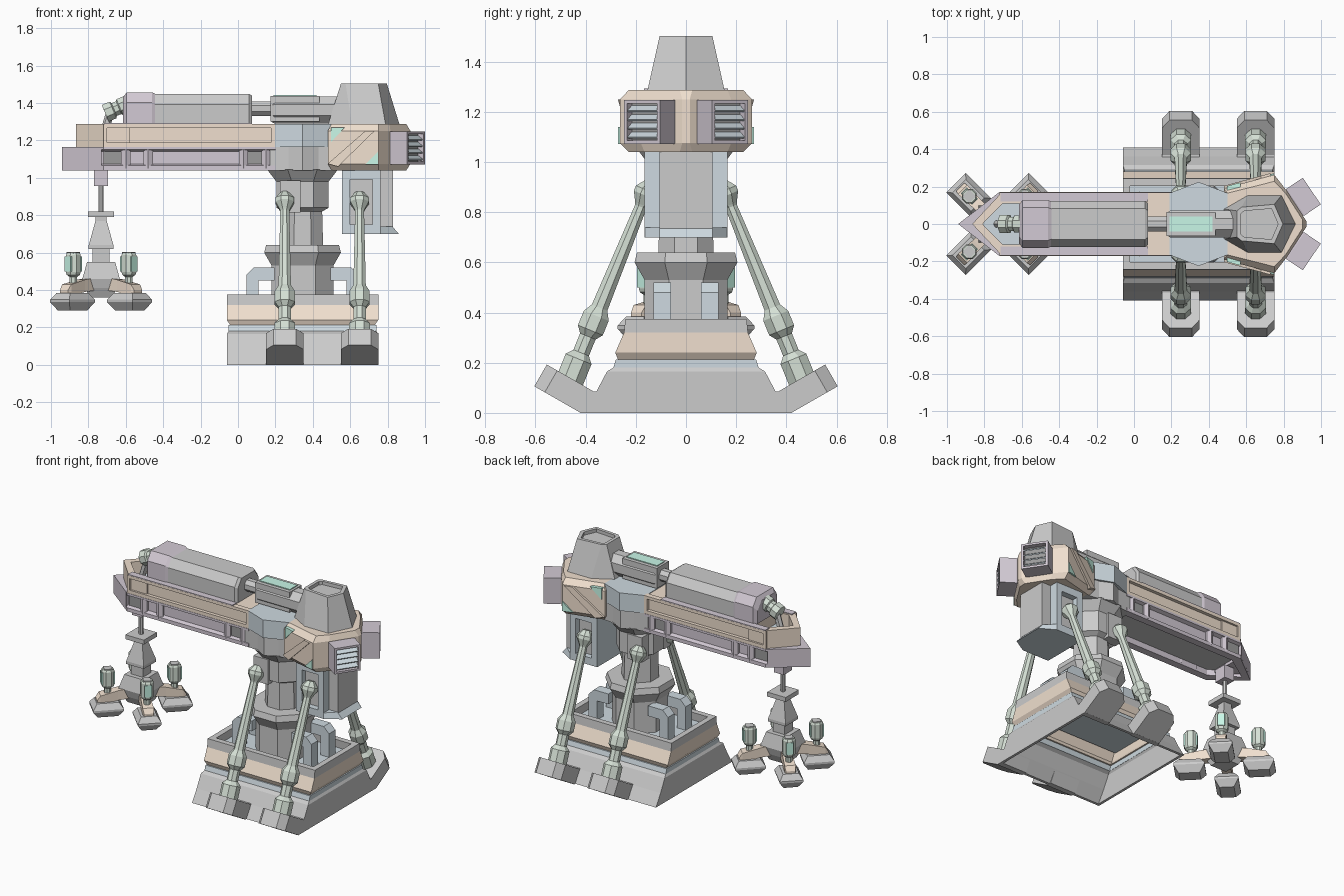
import bpy, bmesh
from math import pi, cos, sin, radians
from mathutils import Vector, Matrix

if "Cube" in bpy.data.objects:
    bpy.data.objects.remove(bpy.data.objects["Cube"])

COL = dict(tan=(.87, .74, .62, 1), lilac=(.65, .59, .66, 1), blue=(.62, .70, .75, 1),
           green=(.67, .75, .67, 1), teal=(.58, .93, .80, 1), dark=(.33, .33, .33, 1))
MATS = {}
for k, c in COL.items():
    MATS[k] = bpy.data.materials.new(k)
    MATS[k].diffuse_color = c
CX = .345            # centre of base and column
HX = -.732           # centre of the hanging grab


def loft(name, rings, mat=None, M=None, cyclic=False):
    """Skin a list of equal-length point rings; capped unless cyclic."""
    bm = bmesh.new()
    R = [[bm.verts.new((M or Matrix()) @ Vector(p)) for p in r] for r in rings]
    n = len(R[0])
    for a, b in list(zip(R, R[1:])) + ([(R[-1], R[0])] if cyclic else []):
        for i in range(n):
            bm.faces.new((a[i], a[(i + 1) % n], b[(i + 1) % n], b[i]))
    if not cyclic:
        bm.faces.new(R[0])
        bm.faces.new(R[-1])
    bmesh.ops.recalc_face_normals(bm, faces=bm.faces)
    me = bpy.data.meshes.new(name)
    bm.to_mesh(me)
    bm.free()
    if mat:
        me.materials.append(MATS[mat])
    ob = bpy.data.objects.new(name, me)
    bpy.context.collection.objects.link(ob)
    return ob


def rect(hx, hy, z, cx=0, cy=0):
    return [(cx - hx, cy - hy, z), (cx + hx, cy - hy, z), (cx + hx, cy + hy, z), (cx - hx, cy + hy, z)]


def box(name, c, s, mat=None, M=None):
    return loft(name, [rect(s[0] / 2, s[1] / 2, c[2] + k * s[2] / 2, c[0], c[1]) for k in (-1, 1)], mat, M)


def plan(half, z):
    """Closed outline mirrored over y = 0 from points with y >= 0."""
    return [(x, y, z) for x, y in half] + [(x, -y, z) for x, y in reversed(half) if y > 0]


def slab(name, half, z0, z1, mat=None):
    return loft(name, [plan(half, z0), plan(half, z1)], mat)


def rod(name, p, q, prof, mat=None, n=8):
    """Faceted turned part from p to q; prof = (fraction, radius)."""
    p, q = Vector(p), Vector(q)
    M = Matrix.Translation(p) @ (q - p).to_track_quat('Z', 'Y').to_matrix().to_4x4()
    L = (q - p).length
    return loft(name, [[(r * cos((i + .5) * 2 * pi / n), r * sin((i + .5) * 2 * pi / n), t * L)
                        for i in range(n)] for t, r in prof], mat, M)


# base: thin stacked bands, hollow below, tray above
def band(name, rows, mat=None, t=.018):
    inner = [(hx - t, hy - t, z) for hx, hy, z in reversed(rows)]
    loft(name, [rect(hx, hy, z, CX) for hx, hy, z in rows + inner], mat, cyclic=True)

band('base_skirt', [(.405, .41, 0), (.405, .36, .08), (.405, .315, .165), (.395, .29, .18)])
band('base_blue_band', [(.395, .29, .178), (.395, .28, .212)], 'blue')
band('base_tan_band', [(.385, .27, .21), (.405, .282, .24), (.405, .247, .32)], 'tan')
band('base_rim', [(.405, .247, .32), (.405, .242, .375)], None, .038)
box('base_floor', (CX, 0, .305), (.78, .46, .03), 'blue')

# column
k = 1 / cos(pi / 8)
rod('column', (CX, 0, 0), (CX, 0, 1), [(z, r * k) for z, r in (
    (.3, .165), (.53, .165), (.6, .205), (.64, .195), (.64, .11), (.82, .105),
    (.84, .14), (.98, .14), (1.045, .19))])
slab('hub_lower', [(.17, .165), (.27, .175), (.345, .215), (.43, .175), (.52, .165)], 1.04, 1.165)
slab('hub_upper', [(.19, .165), (.345, .225), (.5, .165)], 1.165, 1.287, 'blue')

# elbow pipes from the column into the base
for sx in (-1, 1):
    for sy in (-1, 1):
        pts = [(.15, .45), (.15, .52), (.26, .52), (.30, .48), (.30, .31), (.235, .31), (.235, .45)]
        loft('elbow_pipe', [[(CX + sx * a, sy * y, z) for a, z in pts] for y in (.06, .13)], 'blue')

# feet and struts
for sy in (-1, 1):
    for x in (.25, .65):
        M = Matrix(((1, 0, 0, x), (0, sy * .867, -sy * .498, sy * .42), (0, .498, .867, 0), (0, 0, 0, 1)))
        pad = [(-.1, 0), (-.1, .165), (-.06, .213), (.06, .213), (.1, .165), (.1, 0)]
        loft('foot', [[(a, b, v) for a, b in pad] for v in (0, .1)], None, M)
        loft('foot_link', [[(x + a, sy * y, z) for y, z in ((.385, 0), (.422, 0), (.372, .085), (.34, .085))]
                           for a in (-.1, .1)])
        p, q = (x, sy * .475, .1), (x, sy * .14, .92)
        rod('strut', p, q, [(0, .06), (.14, .06), (.17, .036), (.25, .036), (.28, .058), (.35, .058),
                            (.39, .036), (.88, .026), (.89, .03), (.935, .054), (.96, .054), (1.0, .025)], 'green')
    box('column_bracket', (.28, sy * .12, .9), (.11, .07, .17))

# hanging box under the head, with recessed sides and rear panel
for sy in (-1, 1):
    M = Matrix(((1, 0, 0, .658), (0, 0, sy, 0), (0, 1, 0, .87), (0, 0, 0, 1)))
    loft('hanging_box_side', [rect(.103, .17, 0), rect(.103, .17, .165), rect(.06, .12, .165),
                              rect(.06, .12, .12)], 'blue', M)
    box('box_side_panel', (.658, sy * .118, .87), (.12, .012, .24))
box('box_rear_panel', (.79, 0, .89), (.08, .21, .31))
loft('box_rear_lip', [[(.76, -.165, .7), (.86, -.105, .7), (.86, .105, .7), (.76, .165, .7)],
                      [(.76, -.165, .74), (.825, -.105, .74), (.825, .105, .74), (.76, .165, .74)]], 'blue')

# head
low = [(.5, .165), (.75, .228), (.81, .165), (.9, .025)]
mid = [(.48, .19), (.75, .263), (.815, .18), (.922, .015)]
loft('head', [plan(low, 1.04), plan(mid, 1.075), plan(mid, 1.25), plan(low, 1.287)], 'tan')


def side_panel(name, pts, mat, t):
    """Thin plate lying on both slanted sides of the head."""
    for sy in (-1, 1):
        loft(name, [[(x, sy * (.19 + (x - .48) * .27 + d), z) for x, z in pts] for d in (-.03, t)], mat)

side_panel('diagonal_rib', [(.48, 1.075), (.535, 1.06), (.73, 1.25), (.68, 1.25)], 'tan', .014)
side_panel('upper_window', [(.497, 1.19), (.497, 1.268), (.57, 1.268)], 'teal', .008)
side_panel('lower_window', [(.68, 1.072), (.748, 1.072), (.748, 1.14)], 'teal', .008)

# turret on the head, with a sunken top
foot = [(.48, .08), (.61, .155), (.79, .155), (.865, 0)]
top = [(.55, .07), (.575, .09), (.75, .105), (.796, 0)]
inn = [(.572, .055), (.59, .07), (.735, .082), (.77, 0)]
loft('turret', [plan(foot, 1.28), plan(top, 1.503), plan(inn, 1.503), plan(inn, 1.48)])

# louvred lamps at the rear
for sy in (-1, 1):
    a = sy * radians(34)
    M = Matrix.Translation((.905, sy * .145, 1.16)) @ Matrix.Rotation(a, 4, 'Z') @ Matrix.Rotation(pi / 2, 4, 'Y')
    loft('lamp_case', [rect(.08, .078, -.07), rect(.088, .086, -.05), rect(.088, .086, .055),
                       rect(.074, .072, .055), rect(.074, .072, .015)], 'lilac', M)
    box('lamp_back', (0, 0, .017), (.146, .142, .01), 'dark', M)
    for i in range(4):
        S = M @ Matrix.Translation((-.052 + i * .035, 0, .035)) @ Matrix.Rotation(.6, 4, 'Y')
        box('lamp_slat', (0, 0, 0), (.008, .142, .035), 'blue', S)

# boom: lower channel
out = [(-.94, 0), (-.72, .17), (.2, .17)]
mid = [(-.92, 0), (-.71, .145), (.2, .145)]
inn = [(-.87, 0), (-.69, .12), (.2, .12)]
loft('boom_channel', [plan(h, z) for h, z in ((inn, 1.04), (out, 1.04), (out, 1.065), (mid, 1.075),
     (mid, 1.14), (out, 1.15), (out, 1.165), (inn, 1.165))], 'lilac', cyclic=True)
slab('boom_underside', inn, 1.08, 1.15)
slab('boom_nose', [(-.94, 0), (-.73, .163)], 1.06, 1.165, 'lilac')
for sy in (-1, 1):
    for x in (-.6, -.48, .03, .15):
        rod('channel_rib', (x, sy * .145, 1.05), (x, sy * .145, 1.155), [(0, .028), (1, .028)], 'lilac', 6)
    for x, w in ((-.67, .1), (.09, .08)):
        box('channel_panel', (x, sy * .143, 1.107), (w, .012, .07), 'dark')
    # upper tan frame rails
    for c, s in (((-.26, 1.277), (.92, .02)), ((-.26, 1.176), (.92, .024)),
                 ((-.71, 1.226), (.02, .1)), ((.19, 1.226), (.025, .1))):
        box('boom_frame', (c[0], sy * .15, c[1]), (s[0], .036, s[1]), 'tan')
    box('boom_deck_edge', (-.32, sy * .144, 1.289), (.79, .046, .008), 'lilac')
box('boom_core', (-.2, 0, 1.225), (.8, .29, .116), 'tan')
to, ti = [(-.865, 0), (-.72, .155), (-.58, .155)], [(-.81, 0), (-.70, .11), (-.6, .11)]
loft('nose_tray', [plan(to, 1.165), plan(to, 1.287), plan(ti, 1.287), plan(ti, 1.165)], 'tan', cyclic=True)
slab('nose_tray_floor', [(-.83, 0), (-.7, .12), (-.6, .12)], 1.165, 1.2, 'blue')


# winch drum housing
def hood(w, h, x):
    return [(x, -w, 1.287), (x, w, 1.287), (x, w, h - .055), (x, w - .04, h), (x, -w + .04, h), (x, -w, h - .055)]

loft('drum_cap', [hood(.105, 1.43, -.615), hood(.128, 1.457, -.595), hood(.128, 1.457, -.46), hood(.12, 1.448, -.44)], 'lilac')
loft('drum_housing', [hood(.122, 1.448, -.45), hood(.122, 1.448, .06), hood(.11, 1.44, .076)])
rod('drum_shaft', (.06, 0, 1.37), (.2, 0, 1.37), [(0, .042), (1, .042)])
rod('drive_barrel', (.175, 0, 1.362), (.56, 0, 1.362), [(0, .065), (.05, .078), (1, .078)])
loft('barrel_window_frame', [rect(.13, .065, 1.3, .305), rect(.13, .065, 1.438, .305)])
box('barrel_window', (.305, 0, 1.434), (.23, .08, .02), 'teal')

# cable guide at the nose
rod('cable_guide', (-.59, 0, 1.395), (-.71, 0, 1.345), [(0, .05), (.35, .05), (.4, .04), (.6, .04), (.65, .052), (1, .052)], 'green')
rod('upper_cable', (-.68, 0, 1.36), (HX, 0, 1.19), [(0, .022), (1, .022)], None, 6)

# hanging grab: block, cable, stem
box('cable_block', (HX, 0, 1.0), (.075, .09, .09), 'lilac')
rod('cable', (HX, 0, .8), (HX, 0, 1), [(0, .015), (1, .015)])
loft('grab_stem', [rect(r, r, z, HX) for z, r in (
    (.36, .06), (.41, .085), (.46, .1), (.55, .075), (.55, .045), (.62, .045), (.62, .066),
    (.64, .066), (.77, .03), (.79, .03), (.79, .07), (.82, .07))])

# four diagonal arms, pads and canisters
for i in range(4):
    M = Matrix.Translation((HX, 0, 0)) @ Matrix.Rotation(pi / 4 + i * pi / 2, 4, 'Z')
    loft('grab_arm', [[(x, -w, a), (x, w, a), (x, w, b), (x, -w, b)] for x, w, a, b in (
        (.05, .03, .4, .47), (.15, .03, .39, .455), (.26, .035, .37, .43), (.28, .03, .37, .4))], 'tan', M)
    loft('grab_pad', [rect(a, b, z, .216) for a, b, z in (
        (.065, .045, .29), (.096, .074, .335), (.096, .074, .348), (.07, .05, .385))], None, M)
    p = M @ Vector((.21, 0, .42))
    rod('canister', p, p + Vector((0, 0, .18)), [(0, .022), (.28, .022), (.34, .038), (.42, .043), (.93, .043), (1, .036)], 'green')
    box('canister_cap', (.21, 0, .6), (.05, .05, .008), None, M)
    for sy in (-1, 1):
        box('canister_window', (.21 + sy * .032, 0, .54), (.022, .045, .08), 'teal', M)

for m in bpy.data.materials:
    if m.users and not m.is_grease_pencil:
        m.use_nodes = True
        m.node_tree.nodes["Principled BSDF"].inputs["Base Color"].default_value = m.diffuse_color
